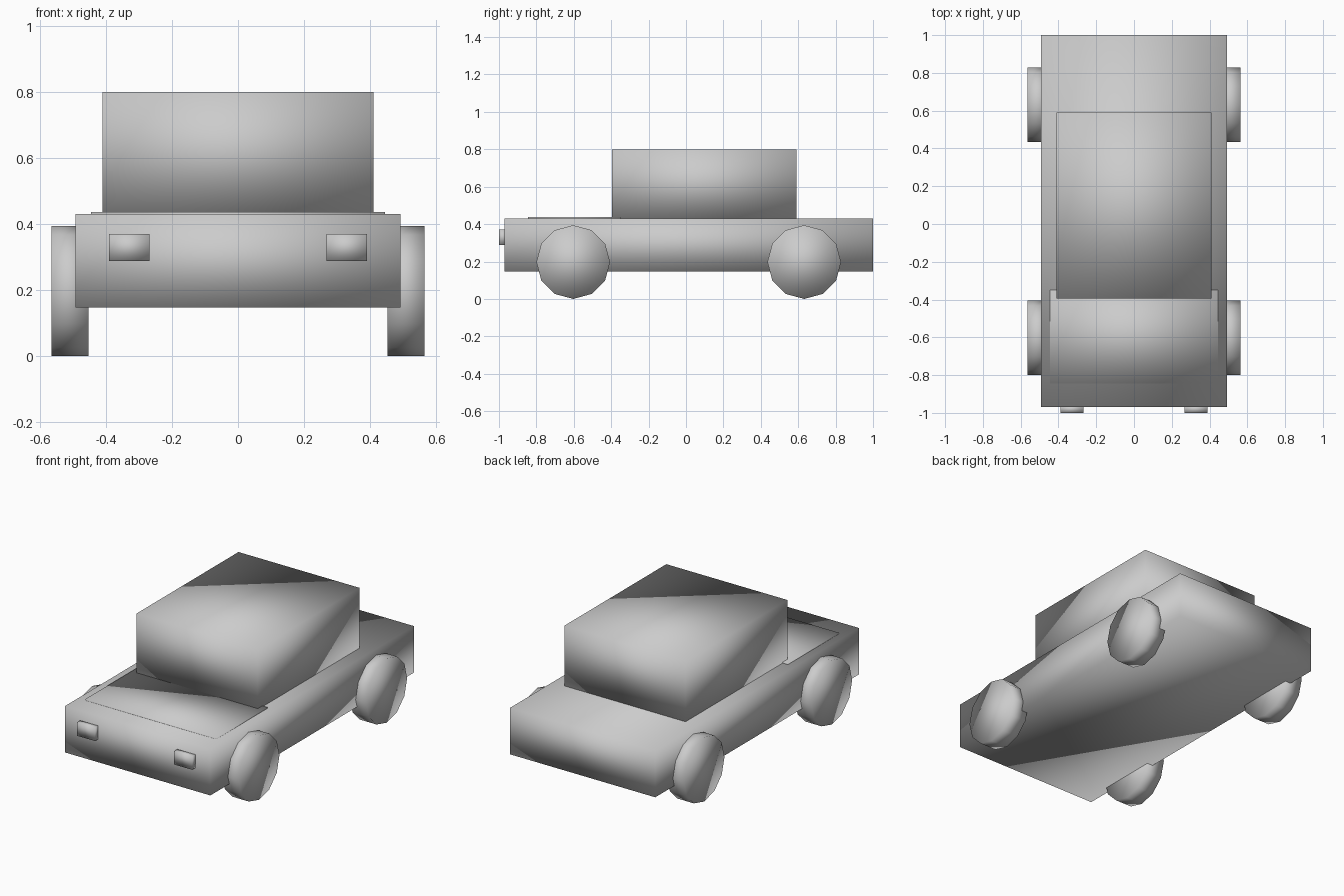
import bpy
import math

if "Cube" in bpy.data.objects:
    bpy.data.objects.remove(bpy.data.objects["Cube"])

paint = bpy.data.materials.new("plain grey")
paint.diffuse_color = (0.6, 0.6, 0.6, 1)
paint.use_nodes = True
paint.node_tree.nodes["Principled BSDF"].inputs["Base Color"].default_value = paint.diffuse_color


def finish(obj, name):
    obj.name = name
    obj.data.materials.append(paint)
    # the whole model is smooth shaded, corners included
    for p in obj.data.polygons:
        p.use_smooth = True


def box(name, x, y, z):
    """Box from (min, max) pairs on each axis."""
    bpy.ops.mesh.primitive_cube_add(size=1)
    obj = bpy.context.object
    for v in obj.data.vertices:
        v.co = [a + (c + 0.5) * (b - a) for c, (a, b) in zip(v.co, (x, y, z))]
    finish(obj, name)


def wheel(name, x, y):
    """Twelve-sided wheel with its axle along x."""
    bpy.ops.mesh.primitive_cylinder_add(
        vertices=12, radius=0.197, depth=0.112,
        location=(x, y, 0.197), rotation=(0, math.pi / 2, 0))
    finish(bpy.context.object, name)


# Body, cabin and thin bonnet panel
box("body", (-0.492, 0.492), (-0.97, 1.0), (0.147, 0.431))
box("cabin", (-0.41, 0.41), (-0.395, 0.59), (0.431, 0.80))
box("bonnet", (-0.445, 0.445), (-0.845, -0.35), (0.425, 0.437))

# Mirrored headlights and wheels
for side, s in (("left", -1), ("right", 1)):
    box("headlight_" + side, sorted((s * 0.268, s * 0.39)), (-1.0, -0.96), (0.288, 0.37))
    wheel("front_wheel_" + side, s * 0.509, -0.603)
    wheel("rear_wheel_" + side, s * 0.509, 0.632)
